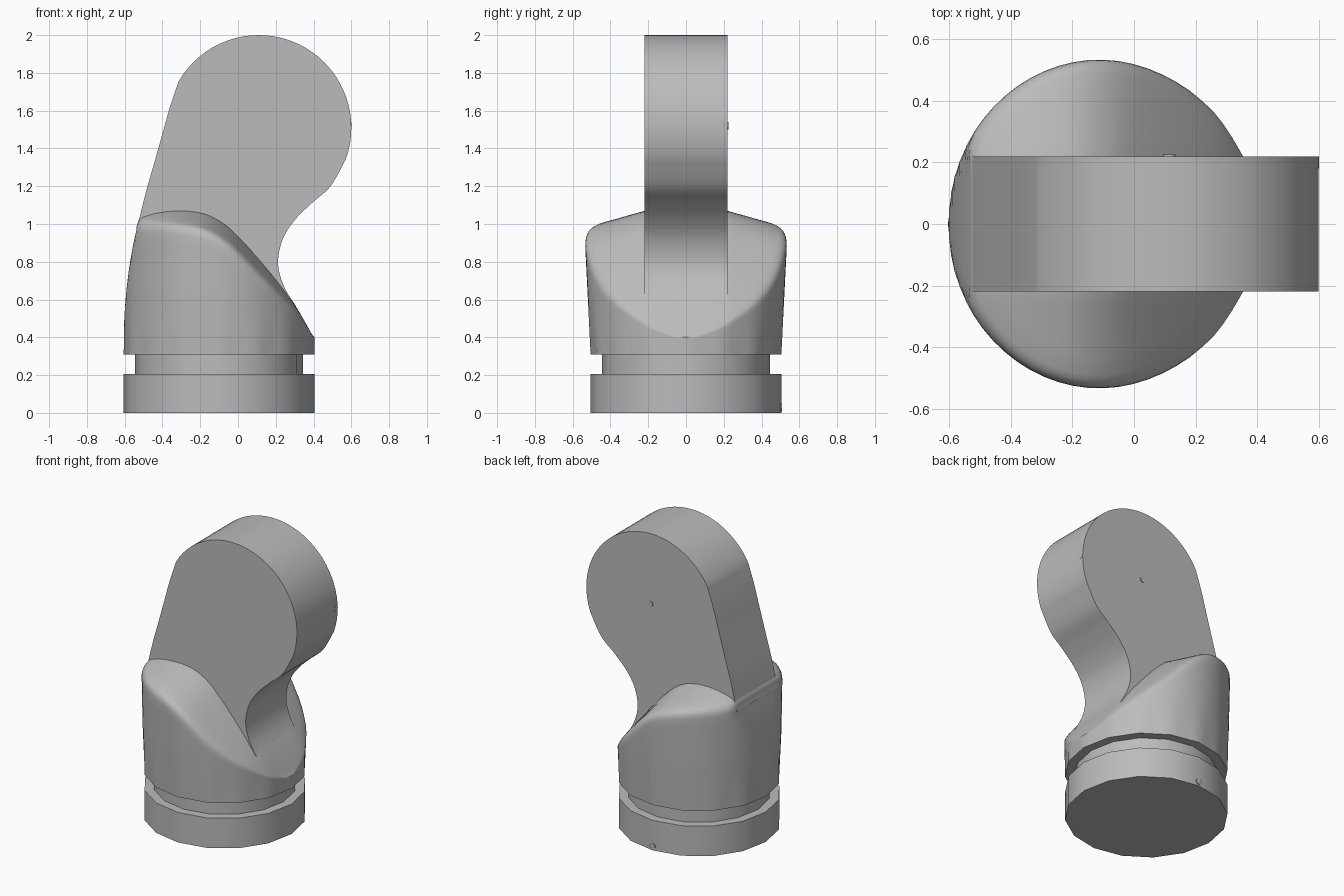
import bpy, bmesh, math

cube = bpy.data.objects.get("Cube")
if cube:
    bpy.data.objects.remove(cube, do_unlink=True)

grey = bpy.data.materials.new("mid_grey")
grey.use_nodes = True
grey.diffuse_color = (0.5, 0.5, 0.5, 1)
grey.node_tree.nodes["Principled BSDF"].inputs["Base Color"].default_value = (0.5, 0.5, 0.5, 1)

CX, R = -0.1, 0.505        # axis and radius of the round base
HALF = 0.22                # half thickness of the arm plate


def finish(name, bm, angle=30):
    bmesh.ops.recalc_face_normals(bm, faces=bm.faces)
    mesh = bpy.data.meshes.new(name)
    bm.to_mesh(mesh)
    bm.free()
    mesh.materials.append(grey)
    ob = bpy.data.objects.new(name, mesh)
    bpy.context.collection.objects.link(ob)
    bpy.ops.object.select_all(action='DESELECT')
    ob.select_set(True)
    bpy.context.view_layer.objects.active = ob
    bpy.ops.object.shade_smooth_by_angle(angle=math.radians(angle))
    return ob


def cylinder(name, radius, z0, z1, sides=16):
    bm = bmesh.new()
    bmesh.ops.create_cone(bm, cap_ends=True, segments=sides, radius1=radius,
                          radius2=radius, depth=z1 - z0)
    bmesh.ops.translate(bm, verts=bm.verts, vec=(CX, 0, (z0 + z1) / 2))
    return finish(name, bm)


def spline(points, steps=8):
    """Smooth open curve through the points."""
    out = []
    for i in range(len(points) - 1):
        p = [points[max(0, min(len(points) - 1, i + k))] for k in (-1, 0, 1, 2)]
        for s in range(steps):
            t = s / steps
            out.append(tuple(0.5 * (2 * b + (c - a) * t + (2 * a - 5 * b + 4 * c - d) * t * t
                                    + (3 * b - a - 3 * c + d) * t ** 3)
                             for a, b, c, d in zip(*p)))
    return out + [points[-1]]


def lookup(table, v):
    """Linear interpolation in a sorted list of pairs."""
    if v <= table[0][0]:
        return table[0][1]
    for (a, fa), (b, fb) in zip(table, table[1:]):
        if v <= b:
            return fa + (fb - fa) * (v - a) / (b - a)
    return table[-1][1]


# Round base and recessed neck
cylinder("base_ring", R, 0, 0.205)
cylinder("neck", 0.445, 0.2, 0.315)

# Shell: round wall with a leaning back and a swept, sloping top
ridge = spline([(-0.62, 0.98), (-0.52, 1.035), (-0.42, 1.065), (-0.3, 1.075), (-0.18, 1.06),
                (-0.08, 1.01), (0, 0.94), (0.1, 0.83), (0.2, 0.71), (0.3, 0.575), (0.4, 0.4)])
lean = spline([(0.31, -0.605), (0.5, -0.602), (0.7, -0.585), (0.88, -0.557), (1.04, -0.52)])


def top_height(x, y):
    slope = 0.28 * max(0, abs(y) - 0.2)
    return lookup(ridge, x) - slope


def wall_point(a, z):
    f = min(1, max(0, (z - 0.31) / 0.64))
    step = math.pi / 8
    facet = math.cos(step / 2) / math.cos(a % step - step / 2)
    k = facet + (1 - facet) * min(1, f * 2)
    x = CX + R * k * math.cos(a)
    return max(x, lookup(lean, z)), (R + 0.032 * f) * k * math.sin(a)


SIDES, ROWS = 64, 12
rim_profile = [(0.995, 0.55), (0.98, 0.26), (0.955, 0.08), (0.92, 0)]
rim_profile += [(s / 10, 0) for s in range(8, 0, -1)]
bm = bmesh.new()
columns = []
for i in range(SIDES):
    a = 2 * math.pi * i / SIDES
    z = 0.8
    for _ in range(30):
        x, y = wall_point(a, z)
        rounding = 0.05 * min(1, max(0, (0.4 - x) / 0.3))
        z = 0.5 * (z + top_height(x, y) - rounding)
    column = []
    for r in range(ROWS + 1):
        zr = 0.31 + (z - 0.31) * r / ROWS
        column.append(bm.verts.new((*wall_point(a, zr), zr)))
    for s, drop in rim_profile:
        px, py = CX + (x - CX) * s, y * s
        column.append(bm.verts.new((px, py, top_height(px, py) - rounding * drop)))
    columns.append(column)
peak = bm.verts.new((CX, 0, top_height(CX, 0)))
for c, d in zip(columns, columns[1:] + columns[:1]):
    for r in range(len(c) - 1):
        bm.faces.new((c[r], d[r], d[r + 1], c[r + 1]))
    bm.faces.new((c[-1], d[-1], peak))
bm.faces.new([c[0] for c in columns])
finish("shell", bm, 40)

# Arm plate: round head running down into the shell
head = [(0.11 + 0.49 * math.cos(math.radians(t)), 1.51 + 0.49 * math.sin(math.radians(t)))
        for t in range(-20, 151, 5)]
back_edge = spline([head[-1], (-0.36, 1.62), (-0.405, 1.46), (-0.45, 1.3),
                    (-0.49, 1.16), (-0.522, 1.03), (-0.54, 0.96)], 5)
front_edge = spline([(0.29, 0.585), (0.235, 0.69), (0.212, 0.8), (0.237, 0.92), (0.3, 1.02),
                     (0.39, 1.11), (0.49, 1.2), head[0]], 6)
outline = front_edge[:-1] + head[:-1] + back_edge + [(-0.4, 0.8), (0.1, 0.5), (0.27, 0.5)]
bm = bmesh.new()
face = bm.faces.new([bm.verts.new((x, -HALF, z)) for x, z in outline])
side = bmesh.ops.extrude_face_region(bm, geom=[face])["geom"]
bmesh.ops.translate(bm, vec=(0, 2 * HALF, 0),
                    verts=[g for g in side if isinstance(g, bmesh.types.BMVert)])
finish("arm_plate", bm)


# Small locating pins on the plate and base
def pin(name, location, along_x=False):
    bm = bmesh.new()
    bmesh.ops.create_cone(bm, cap_ends=True, segments=12, radius1=0.02, radius2=0.02, depth=0.012)
    ob = finish(name, bm)
    ob.rotation_euler = (0, math.pi / 2, 0) if along_x else (math.pi / 2, 0, 0)
    ob.location = location


pin("plate_pin", (0.115, HALF, 1.52))
pin("rim_pin", (0.595, 0.2, 1.52), True)
pin("base_pin", (CX, R - 0.003, 0.03))
